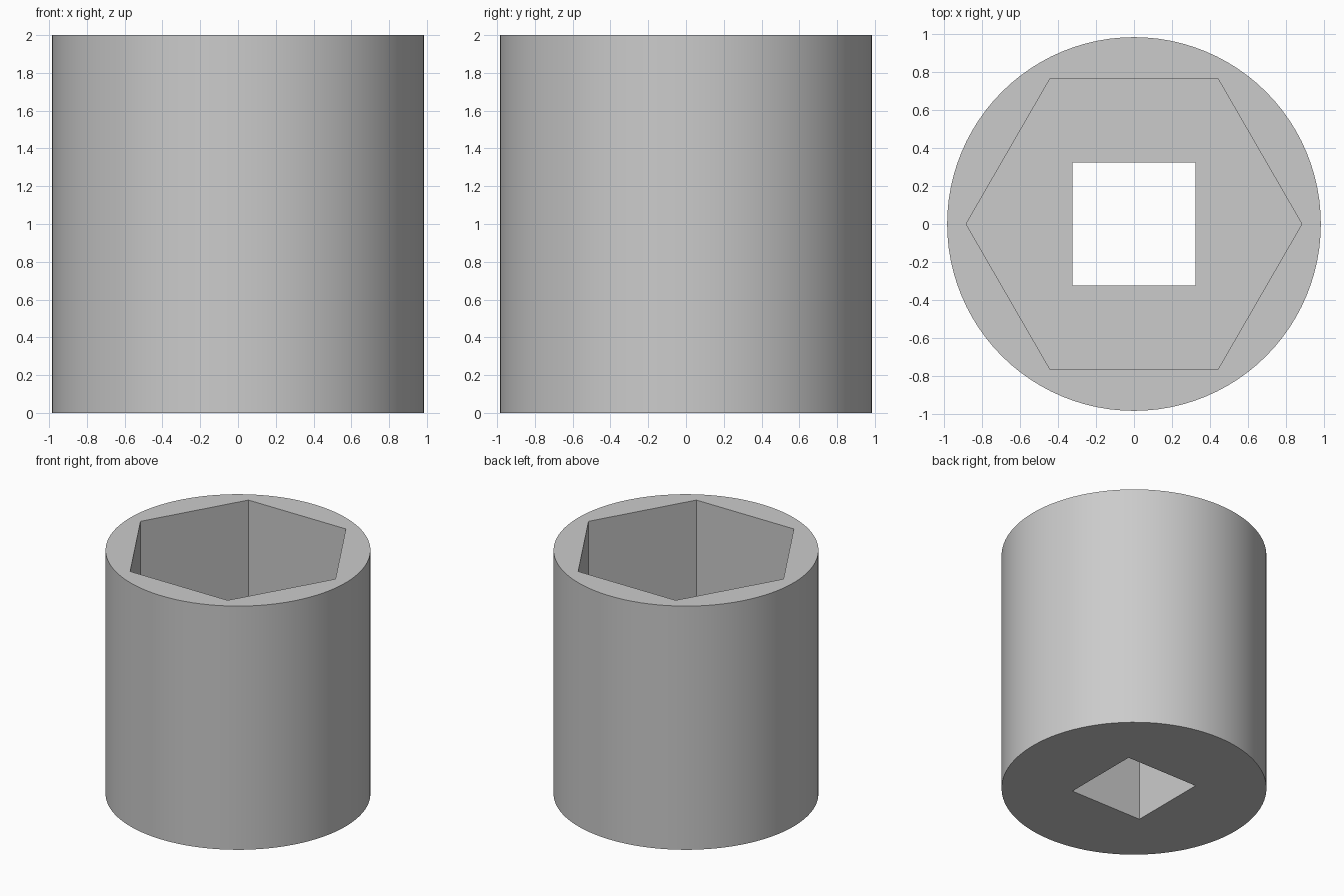
import bpy
import bmesh
from math import cos, sin, pi, radians, sqrt

cube = bpy.data.objects.get("Cube")
if cube:
    bpy.data.objects.remove(cube, do_unlink=True)

HEIGHT = 2.0
OUTER_RADIUS = 0.985
HEX_RADIUS = 0.885
SQUARE_HALF = 0.325
STEP_Z = 0.9          # floor of the hexagonal recess
OVERSHOOT = 0.1       # cutters pass beyond the surfaces they open

steel = bpy.data.materials.new("grey_steel")
steel.use_nodes = True
colour = (0.6, 0.6, 0.6, 1.0)
steel.diffuse_color = colour
steel.node_tree.nodes["Principled BSDF"].inputs["Base Color"].default_value = colour


def prism(name, sides, radius, z0, z1, turn=0.0):
    """Upright regular prism; its first corner is at angle `turn` from +x."""
    bm = bmesh.new()
    ring = [bm.verts.new((radius * cos(turn + 2 * pi * i / sides),
                          radius * sin(turn + 2 * pi * i / sides), z0))
            for i in range(sides)]
    base = bm.faces.new(ring)
    top = bmesh.ops.extrude_face_region(bm, geom=[base], use_keep_orig=True)
    moved = [v for v in top["geom"] if isinstance(v, bmesh.types.BMVert)]
    bmesh.ops.translate(bm, verts=moved, vec=(0, 0, z1 - z0))
    bmesh.ops.recalc_face_normals(bm, faces=bm.faces)
    mesh = bpy.data.meshes.new(name)
    bm.to_mesh(mesh)
    bm.free()
    mesh.materials.append(steel)
    obj = bpy.data.objects.new(name, mesh)
    bpy.context.collection.objects.link(obj)
    return obj


# Round body
body = prism("socket_body", 96, OUTER_RADIUS, 0, HEIGHT)

# Hexagonal recess from above, square drive hole from below
cutters = [
    prism("hex_cutter", 6, HEX_RADIUS, STEP_Z, HEIGHT + OVERSHOOT),
    prism("square_cutter", 4, SQUARE_HALF * sqrt(2), -OVERSHOOT,
          STEP_Z + OVERSHOOT, pi / 4),
]

bpy.ops.object.select_all(action='DESELECT')
bpy.context.view_layer.objects.active = body
body.select_set(True)
for cutter in cutters:
    cut = body.modifiers.new(cutter.name, 'BOOLEAN')
    cut.operation = 'DIFFERENCE'
    cut.solver = 'EXACT'
    cut.object = cutter
    bpy.ops.object.modifier_apply(modifier=cut.name)
    bpy.data.objects.remove(cutter, do_unlink=True)

# Smooth wall, crisp rims and corners
bpy.ops.object.shade_smooth_by_angle(angle=radians(30))
